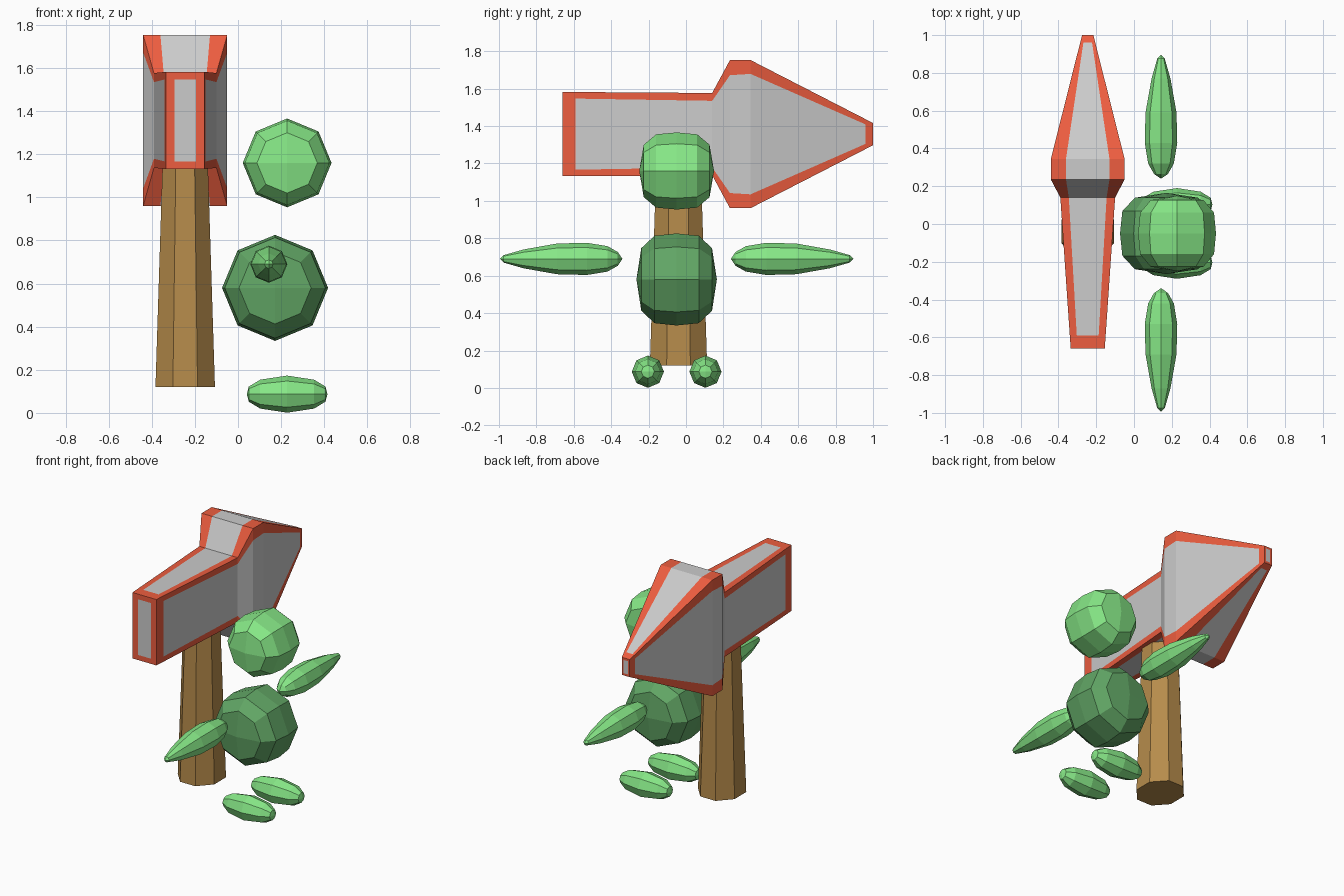
import bpy, bmesh
from math import sin, cos, pi
from mathutils import Vector

if "Cube" in bpy.data.objects:
    bpy.data.objects.remove(bpy.data.objects["Cube"])


def material(name, r, g, b):
    m = bpy.data.materials.new(name)
    m.diffuse_color = (r, g, b, 1)
    m.use_nodes = True
    m.node_tree.nodes["Principled BSDF"].inputs["Base Color"].default_value = m.diffuse_color
    return m


RED = material("red", 0.85, 0.11, 0.05)
GREY = material("grey", 0.68, 0.68, 0.68)
BROWN = material("brown", 0.47, 0.26, 0.07)
LIGHT = material("light_green", 0.24, 0.80, 0.24)
DARK = material("dark_green", 0.12, 0.38, 0.13)


def finish(bm, name, *mats):
    bmesh.ops.recalc_face_normals(bm, faces=bm.faces)
    mesh = bpy.data.meshes.new(name)
    bm.to_mesh(mesh)
    bm.free()
    for m in mats:
        mesh.materials.append(m)
    ob = bpy.data.objects.new(name, mesh)
    bpy.context.collection.objects.link(ob)
    return ob


def turned(name, mat, centre, axis, profile):
    """Eight-sided solid along x or y; each end closed by four quads round a pole."""
    bm = bmesh.new()

    def point(t, a, b):
        return bm.verts.new(Vector(centre) + Vector((t, a, b) if axis == "x" else (a, t, b)))

    start = point(profile[0][0], 0, 0)
    rings = [[point(t, r * cos(k * pi / 4), r * sin(k * pi / 4)) for k in range(8)]
             for t, r in profile[1:-1]]
    end = point(profile[-1][0], 0, 0)
    for a, b in zip(rings, rings[1:]):
        for k in range(8):
            bm.faces.new((a[k], a[k - 1], b[k - 1], b[k]))
    for pole, ring in ((start, rings[0]), (end, rings[-1])):
        for k in range(0, 8, 2):
            bm.faces.new((pole, ring[k], ring[k + 1], ring[(k + 2) % 8]))
    return finish(bm, name, mat)


def rounded(length, radius):
    half = [(0.55, 0.95), (0.88, 0.68), (1, 0)]
    prof = [(-t, r) for t, r in reversed(half)] + [(0, 1)] + half
    return [(t * length, r * radius) for t, r in prof]


# Hammer head: lofted stations of y, half width, half height, panel half width, panel half height
CX, CZ = -0.245, 1.357
stations = [(-0.66, 0.09, 0.225, 0.05, 0.19), (-0.59, 0.095, 0.225, 0.058, 0.19),
            (0.14, 0.145, 0.22, 0.10, 0.178), (0.235, 0.195, 0.396, 0.115, 0.315),
            (0.345, 0.195, 0.396, 0.115, 0.322), (0.96, 0.04, 0.08, 0.023, 0.052),
            (1.0, 0.03, 0.06, 0.016, 0.045)]
bm = bmesh.new()
rings = []
for y, w, h, pw, ph in stations:
    outline = [(w, -h), (w, -ph), (w, ph), (w, h), (pw, h), (-pw, h),
               (-w, h), (-w, ph), (-w, -ph), (-w, -h), (-pw, -h), (pw, -h)]
    rings.append([bm.verts.new((CX + x, y, CZ + z)) for x, z in outline])
for i, (a, b) in enumerate(zip(rings, rings[1:])):
    for k in range(12):
        f = bm.faces.new((a[k], a[(k + 1) % 12], b[(k + 1) % 12], b[k]))
        f.material_index = int(k % 3 == 1 and 0 < i < len(rings) - 2)
# End faces with a grey centre panel
for ring, (y, w, h, pw, ph) in ((rings[0], stations[0]), (rings[-1], stations[-1])):
    inner = [bm.verts.new((CX + sx * pw, y, CZ + sz * ph))
             for sx, sz in ((1, -1), (1, 1), (-1, 1), (-1, -1))]
    bm.faces.new(inner).material_index = 1
    for s in range(4):
        c, n = 3 * s, (s + 1) % 4
        bm.faces.new((ring[c], ring[c + 1], ring[c + 2], ring[(c + 3) % 12], inner[n], inner[s]))
finish(bm, "hammer_head", RED, GREY)

# Tapered eight-sided handle
bm = bmesh.new()
rings = []
for z, rx, ry in ((0.12, 0.138, 0.153), (1.16, 0.105, 0.12)):
    rings.append([bm.verts.new((CX + rx / cos(pi / 8) * cos((k + 0.5) * pi / 4),
                                -0.04 + ry / cos(pi / 8) * sin((k + 0.5) * pi / 4), z))
                  for k in range(8)])
for k in range(8):
    bm.faces.new((rings[0][k - 1], rings[0][k], rings[1][k], rings[1][k - 1]))
for ring in rings:
    bm.faces.new(ring)
finish(bm, "handle", BROWN)

# Body and head of the figure
MID = -0.05
turned("body", DARK, (0.172, MID, 0.58), "y", rounded(0.215, 0.246))
turned("head", LIGHT, (0.228, MID, 1.16), "y", rounded(0.2, 0.206))

# Arms and feet, mirrored about the figure's middle
arm = [(0.29, 0), (0.315, 0.037), (0.37, 0.068), (0.48, 0.086), (0.64, 0.082),
       (0.82, 0.05), (0.925, 0.02), (0.945, 0)]
foot = [(-0.187, 0), (-0.178, 0.035), (-0.125, 0.067), (0, 0.086),
        (0.125, 0.067), (0.178, 0.035), (0.187, 0)]
for side, s in (("left", 1), ("right", -1)):
    turned(side + "_arm", LIGHT, (0.143, MID, 0.69), "y", [(s * t, r) for t, r in arm])
    turned(side + "_foot", LIGHT, (0.228, MID + s * 0.154, 0.087), "x", foot)
